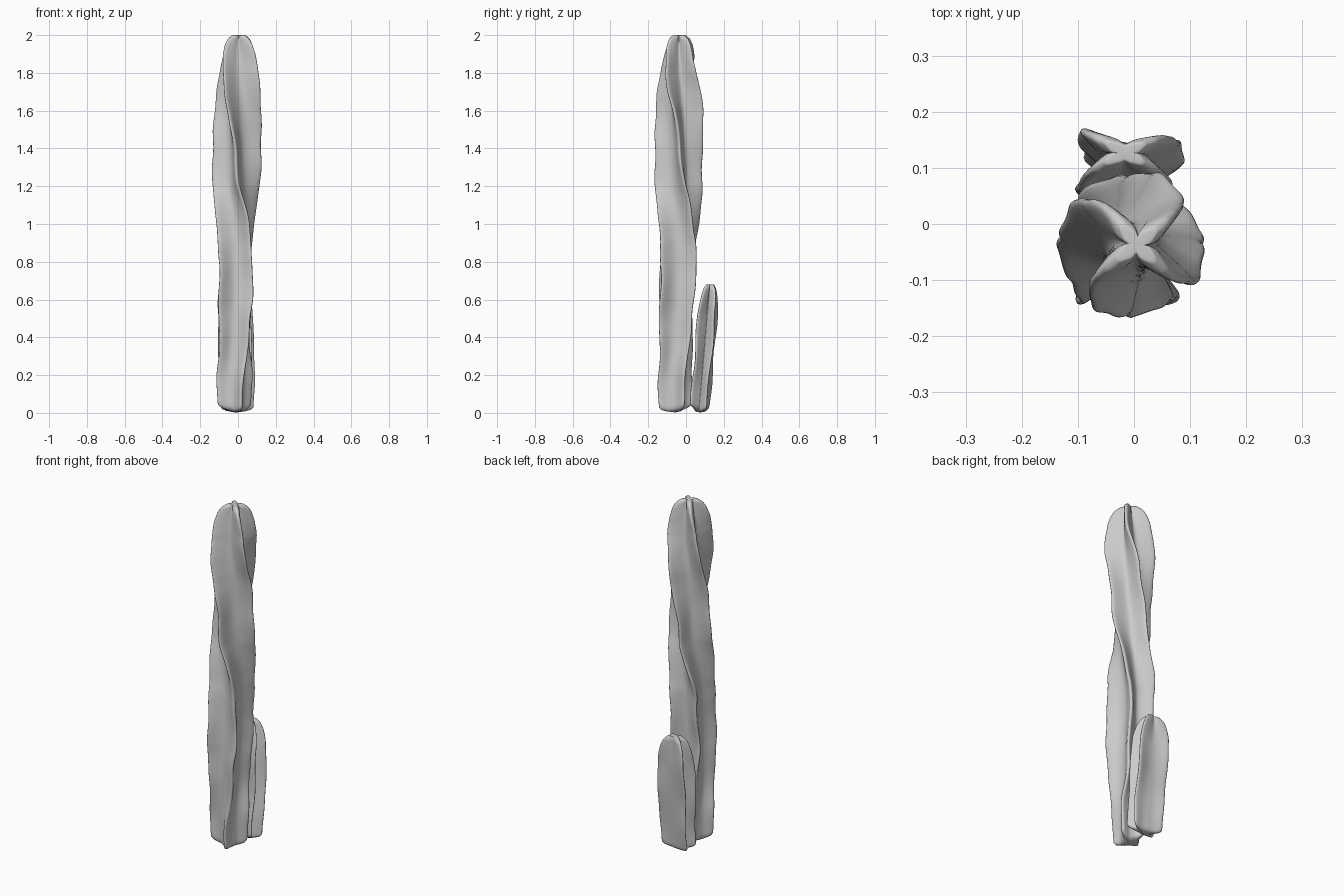
import bpy, bmesh, math, random
from mathutils import Vector

if "Cube" in bpy.data.objects:
    bpy.data.objects.remove(bpy.data.objects["Cube"])

random.seed(4)


def sample(keys, z):
    """Smooth interpolation through (z, value) keys."""
    if z <= keys[0][0]:
        return keys[0][1]
    for (z0, a), (z1, b) in zip(keys, keys[1:]):
        if z <= z1:
            t = (z - z0) / (z1 - z0)
            return a + (b - a) * t
    return keys[-1][1]


def ribbed_stem(name, height, rings, cx, cy, radius, ribs, core, squash, wave):
    """Four-ribbed column; ribs = list of four angle tracks in degrees."""
    bm = bmesh.new()
    phases = [random.uniform(0, 6.28) for _ in range(4)]
    lifts = [random.uniform(0.015, 0.05) for _ in range(4)]
    loops = []
    for i in range(rings + 1):
        u = i / rings
        # denser rings towards the rounded top
        z = height * (1 - (1 - u) ** 1.5)
        c = Vector((sample(cx, z), sample(cy, z)))
        R0, rc = sample(radius, z), sample(core, z)
        loop = []
        angles = [math.radians(sample(t, z)) for t in ribs]
        for k, a in enumerate(angles):
            p = phases[k]
            fade = min(1, (height - z) / 0.15)
            R = R0 * (1 + wave * fade * (math.sin(11 * z + p) + 0.5 * math.sin(29 * z + 2 * p)))
            sway = 0.006 * fade * math.sin(17 * z + 1.7 * p)
            d = Vector((math.cos(a), math.sin(a)))
            n = Vector((-d.y, d.x))
            w = min(0.021, R * 0.35)
            profile = [(0.42 * R, -w), (0.75 * R, -0.62 * w), (0.97 * R, -0.4 * w), (R * 1.01, 0),
                       (0.97 * R, 0.4 * w), (0.75 * R, 0.62 * w), (0.42 * R, w)]
            pts = [d * r + n * (s + sway * (r / R) ** 2) for r, s in profile]
            # valley between this rib and the next
            b = angles[(k + 1) % 4]
            gap = (b - a) % (2 * math.pi)
            m = a + gap / 2
            pts.append(Vector((math.cos(m), math.sin(m))) * rc)
            for q in pts:
                zz = z + lifts[k] * min(1, q.length / 0.12) * max(0, 1 - z / 0.2)
                loop.append(bm.verts.new((c.x + q.x, c.y + q.y * squash, zz)))
        loops.append(loop)
    n = len(loops[0])
    for lo, hi in zip(loops, loops[1:]):
        for j in range(n):
            bm.faces.new((lo[j], lo[(j + 1) % n], hi[(j + 1) % n], hi[j]))
    # end caps as fans
    for loop, z in ((loops[0], 0), (loops[-1], height)):
        mid = bm.verts.new((sample(cx, z), sample(cy, z), z))
        for j in range(n):
            bm.faces.new((loop[j], loop[(j + 1) % n], mid))
    bmesh.ops.recalc_face_normals(bm, faces=bm.faces)
    me = bpy.data.meshes.new(name)
    bm.to_mesh(me)
    bm.free()
    me.polygons.foreach_set("use_smooth", [True] * len(me.polygons))
    ob = bpy.data.objects.new(name, me)
    bpy.context.collection.objects.link(ob)
    ob.modifiers.new("smooth", "SUBSURF").levels = 1
    return ob


# tall twisting stem
twist = [(0, 292), (0.2, 298), (0.4, 311), (0.6, 317), (0.9, 313), (1.0, 302), (1.2, 276),
         (1.4, 264), (1.6, 250), (1.8, 228), (2.0, 218)]
ribbed_stem(
    "tall_stem", 2.0, 90,
    cx=[(0, -0.02), (0.5, -0.015), (1.0, -0.01), (1.5, -0.005), (2.0, 0.005)],
    cy=[(0, -0.055), (0.5, -0.055), (1.0, -0.038), (2.0, -0.037)],
    radius=[(0, 0.092), (0.1, 0.1), (0.4, 0.112), (0.6, 0.12), (0.9, 0.128), (1.1, 0.121), (1.5, 0.134),
            (1.7, 0.13), (1.82, 0.122), (1.9, 0.11), (1.95, 0.093), (1.98, 0.073), (2.0, 0.042)],
    ribs=[[(z, a + 90 * k + (8 if k == 1 else 0) * min(1, z)) for z, a in twist] for k in range(4)],
    core=[(0, 0.05), (1.0, 0.048), (1.6, 0.045), (1.85, 0.032), (1.96, 0.018), (2.0, 0.01)],
    squash=1.0, wave=0.035)

# short leaning stem behind
ribbed_stem(
    "short_stem", 0.68, 36,
    cx=[(0, -0.005), (0.68, -0.017)],
    cy=[(0, 0.075), (0.68, 0.127)],
    radius=[(0, 0.098), (0.45, 0.108), (0.56, 0.1), (0.62, 0.085), (0.655, 0.068), (0.68, 0.04)],
    ribs=[[(0, 20), (0.68, 30)], [(0, 145), (0.68, 143)],
          [(0, 208), (0.68, 215)], [(0, 318), (0.68, 325)]],
    core=[(0, 0.042), (0.5, 0.038), (0.68, 0.015)],
    squash=0.8, wave=0.025)
